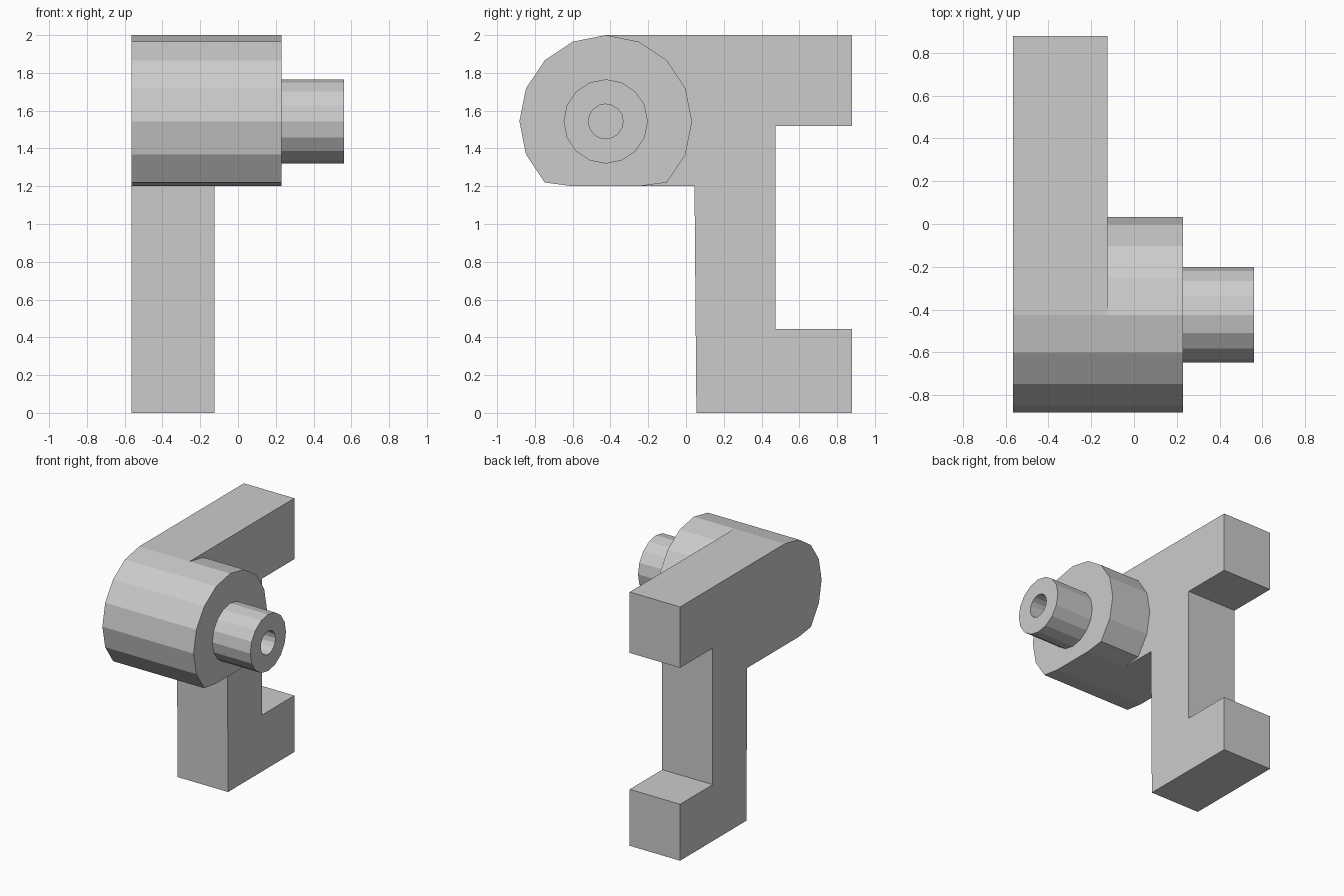
import bpy
import bmesh
from math import sin, cos, pi

if "Cube" in bpy.data.objects:
    bpy.data.objects.remove(bpy.data.objects["Cube"], do_unlink=True)

grey = bpy.data.materials.new("light_grey")
grey.use_nodes = True
grey.diffuse_color = (0.6, 0.6, 0.6, 1)
grey.node_tree.nodes["Principled BSDF"].inputs["Base Color"].default_value = (0.6, 0.6, 0.6, 1)

SIDES = 16
AXIS_Y, AXIS_Z = -0.425, 1.543
LEFT, PLATE, DRUM, TIP = -0.565, -0.125, 0.23, 0.56
FLOOR = 1.2  # flat underside of the drum


def circle(radius, floor=0.0):
    """Points (y, z) of a polygon round the shaft axis, starting at the top, going to the front."""
    steps = [2 * pi * i / SIDES for i in range(SIDES)]
    return [(AXIS_Y - radius * sin(a), max(floor, AXIS_Z + radius * cos(a))) for a in steps]


def part(name, rings, cap_start=False, cap_end=False):
    """Bridge a series of (x, profile) rings along x."""
    bm = bmesh.new()
    loops = [[bm.verts.new((x, y, z)) for y, z in profile] for x, profile in rings]
    for a, b in zip(loops, loops[1:]):
        for i in range(len(a)):
            j = (i + 1) % len(a)
            bm.faces.new((a[i], a[j], b[j], b[i]))
    if cap_start:
        bm.faces.new(loops[0][::-1])
    if cap_end:
        bm.faces.new(loops[-1])
    bmesh.ops.recalc_face_normals(bm, faces=bm.faces)
    # open shells: make sure the outer wall faces away from the axis
    bm.faces.ensure_lookup_table()
    wall = bm.faces[0]
    centre = wall.calc_center_median()
    if wall.normal.y * (centre.y - AXIS_Y) + wall.normal.z * (centre.z - AXIS_Z) < 0:
        bmesh.ops.reverse_faces(bm, faces=bm.faces)
    mesh = bpy.data.meshes.new(name)
    bm.to_mesh(mesh)
    bm.free()
    mesh.materials.append(grey)
    obj = bpy.data.objects.new(name, mesh)
    bpy.context.collection.objects.link(obj)
    return obj


# Bracket plate: rounded nose running into a C-shaped back
drum_profile = circle(0.457, FLOOR)
nose = drum_profile[:SIDES // 2]
back = [(0.045, FLOOR), (0.055, 0), (0.88, 0), (0.88, 0.445), (0.475, 0.445),
        (0.475, 1.52), (0.88, 1.52), (0.88, 2.0)]
bracket_profile = nose + back
part("bracket_plate", [(LEFT, bracket_profile), (PLATE, bracket_profile)], True, True)

# Drum with flattened underside
part("drum", [(PLATE, drum_profile), (DRUM, drum_profile)], cap_end=True)

# Hollow boss with a blind hole
outer, inner = circle(0.223), circle(0.092)
part("hollow_boss", [(DRUM, outer), (TIP, outer), (TIP, inner), (DRUM + 0.005, inner)], cap_end=True)
